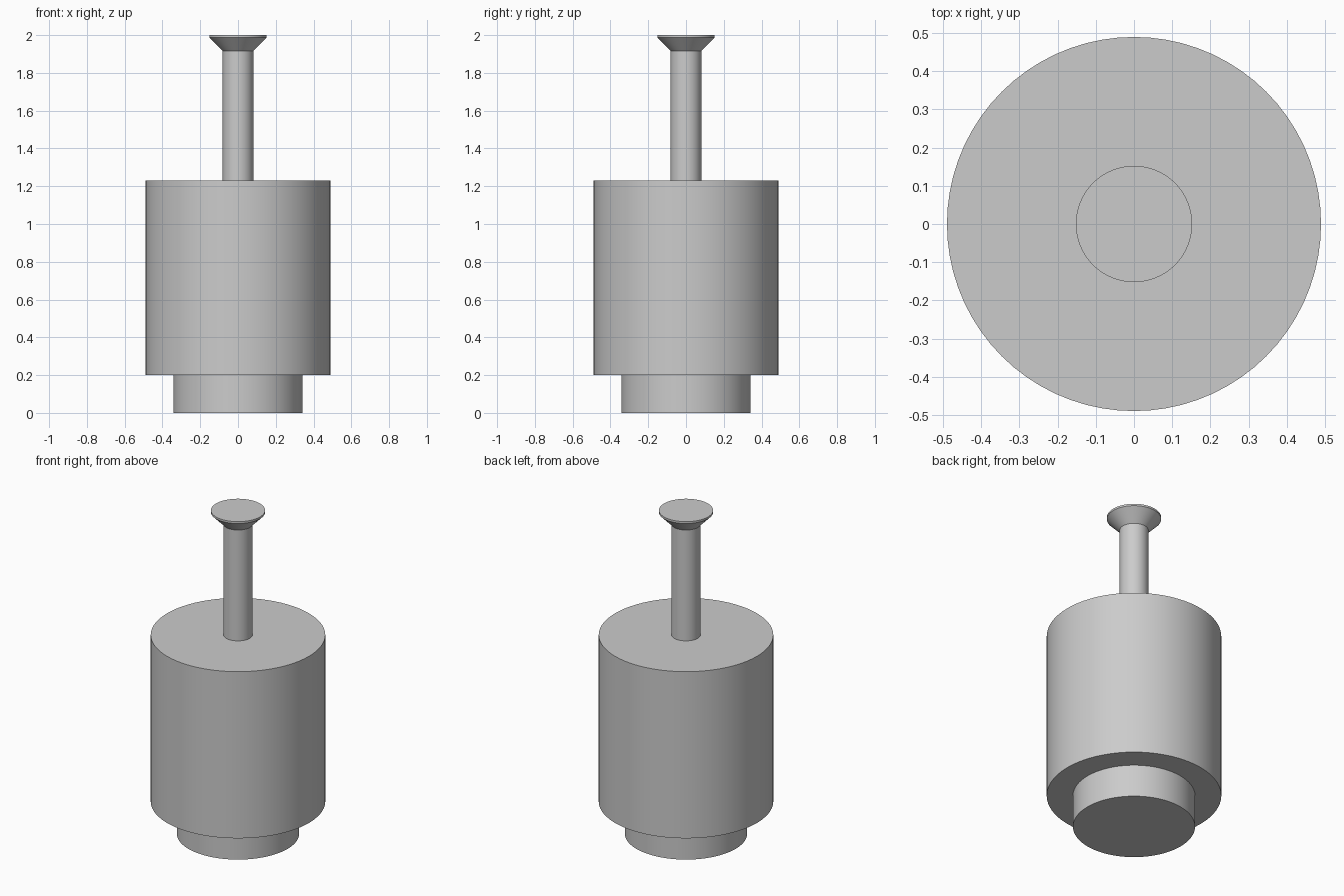
import bpy
import math

cube = bpy.data.objects.get("Cube")
if cube:
    bpy.data.objects.remove(cube, do_unlink=True)

# Single plain grey finish
grey = bpy.data.materials.new("plain grey")
grey.use_nodes = True
COLOUR = (0.6, 0.6, 0.6, 1)
grey.diffuse_color = COLOUR
grey.node_tree.nodes["Principled BSDF"].inputs["Base Color"].default_value = COLOUR


def round_part(name, z_low, z_high, r_low, r_high=None):
    """Upright cylinder or cone frustum between two heights."""
    bpy.ops.mesh.primitive_cone_add(
        vertices=72, radius1=r_low, radius2=r_high or r_low,
        depth=z_high - z_low, location=(0, 0, (z_low + z_high) / 2))
    part = bpy.context.object
    part.name = part.data.name = name
    part.data.materials.append(grey)
    bpy.ops.object.shade_smooth_by_angle(angle=math.radians(30))
    return part


# Stepped base and main drum
round_part("base", 0, 0.2, 0.342)
round_part("drum", 0.2, 1.23, 0.489)

# Plunger: stem, flared head and thin rim
round_part("stem", 1.23, 1.915, 0.081)
round_part("flared_head", 1.915, 1.988, 0.081, 0.152)
round_part("head_rim", 1.988, 2.0, 0.152)
